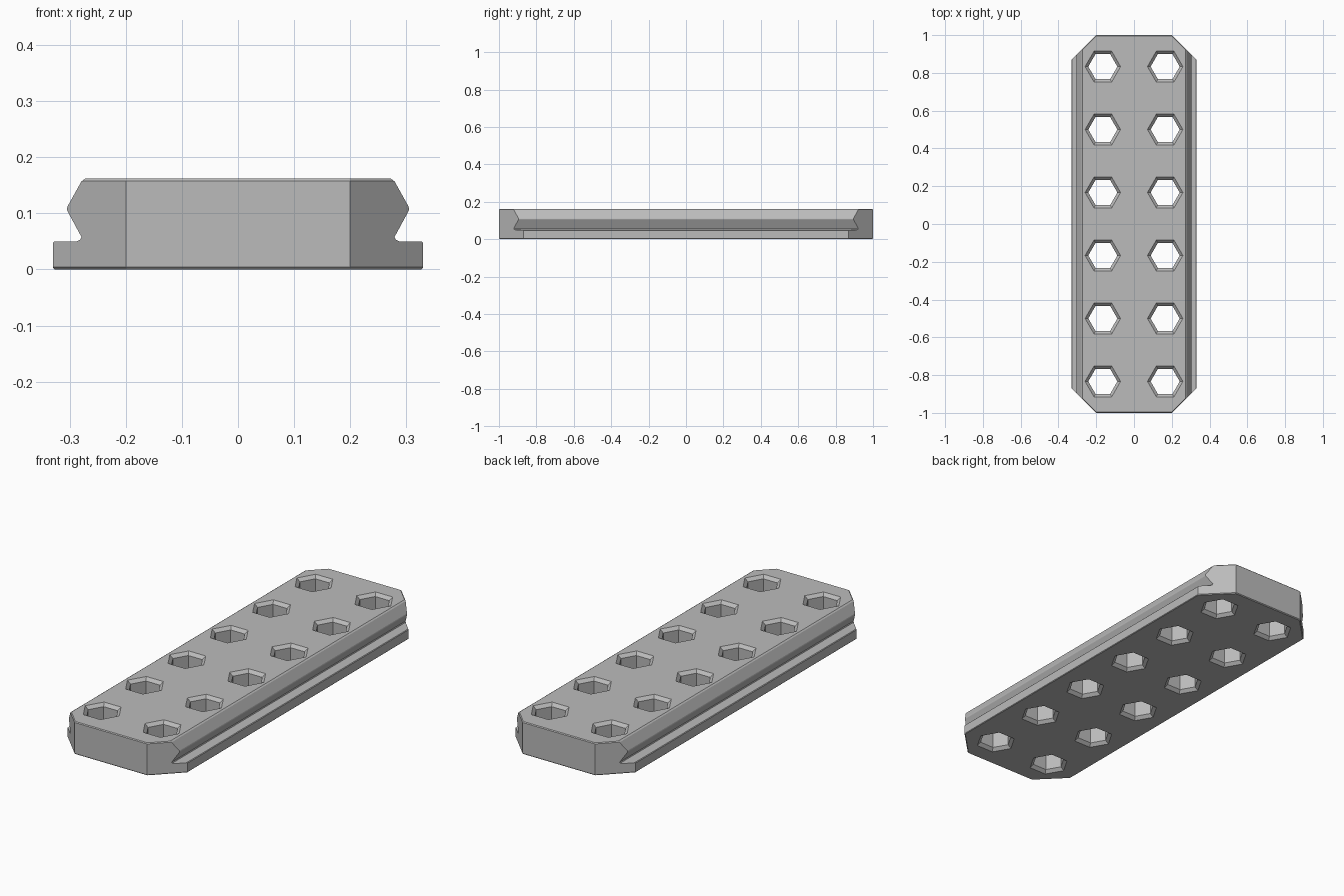
import bpy, bmesh, math

cube = bpy.data.objects.get("Cube")
if cube:
    bpy.data.objects.remove(cube, do_unlink=True)

grey = bpy.data.materials.new("plain grey")
grey.use_nodes = True
GREY = (0.5, 0.5, 0.5, 1)
grey.diffuse_color = GREY
grey.node_tree.nodes["Principled BSDF"].inputs["Base Color"].default_value = GREY

HEIGHT = 0.162


def loft(bm, rings):
    """Skin a stack of equal-length rings and cap both ends."""
    loops = [[bm.verts.new(p) for p in ring] for ring in rings]
    n = len(loops[0])
    for a, b in zip(loops, loops[1:]):
        for i in range(n):
            j = (i + 1) % n
            bm.faces.new((a[i], a[j], b[j], b[i]))
    bm.faces.new(loops[0][::-1])
    bm.faces.new(loops[-1])


def make_object(name, bm):
    bmesh.ops.recalc_face_normals(bm, faces=bm.faces)
    mesh = bpy.data.meshes.new(name)
    bm.to_mesh(mesh)
    bm.free()
    mesh.materials.append(grey)
    obj = bpy.data.objects.new(name, mesh)
    bpy.context.collection.objects.link(obj)
    return obj


# Rail body: mirrored cross-section with a V groove above the foot flange
half = [(0.327, 0), (0.33, 0.003), (0.33, 0.047), (0.327, 0.05), (0.287, 0.05),
        (0.281, 0.053), (0.279, 0.058), (0.304, 0.104), (0.305, 0.108),
        (0.304, 0.112), (0.279, 0.157), (0.272, HEIGHT)]
section = half + [(-x, z) for x, z in reversed(half)]
bm = bmesh.new()
loft(bm, [[(x, y, z) for x, z in section] for y in (-1.1, 1.1)])
rail = make_object("slotted_rail", bm)


# End trimmer: plan outline with 45 degree corners and eased end edges
def plan(inset, z):
    x, y = 0.2 - 0.414 * inset, 1 - inset
    side, low = 0.4, 0.8 - 1.414 * inset
    quarter = [(side, low), (x, y)]
    right_to_left = quarter + [(-a, b) for a, b in reversed(quarter)]
    return [(a, b, z) for a, b in right_to_left + [(-a, -b) for a, b in right_to_left]]


bm = bmesh.new()
loft(bm, [plan(0.005, -0.001), plan(0, 0.004),
          plan(0, HEIGHT - 0.004), plan(0.005, HEIGHT + 0.001)])
trimmer = make_object("end_trimmer", bm)


# Hole cutter: two rows of six hexagons, countersunk on both faces
def hexagon(cx, cy, radius, z):
    return [(cx + radius * math.cos(i * math.pi / 3),
             cy + radius * math.sin(i * math.pi / 3), z) for i in range(6)]


R_IN, R_OUT, DEPTH = 0.077, 0.094, 0.015
slope = (R_OUT - R_IN) / DEPTH
OVER = 0.005
R_END = R_OUT + slope * OVER
bm = bmesh.new()
for cx in (-0.165, 0.165):
    for row in range(6):
        cy = (row - 2.5) / 3
        loft(bm, [hexagon(cx, cy, r, z) for r, z in (
            (R_END, -OVER), (R_IN, DEPTH),
            (R_IN, HEIGHT - DEPTH), (R_END, HEIGHT + OVER))])
holes = make_object("hex_hole_cutter", bm)

# Trim the ends, then cut the holes
for cutter, operation in ((trimmer, 'INTERSECT'), (holes, 'DIFFERENCE')):
    mod = rail.modifiers.new(cutter.name, 'BOOLEAN')
    mod.object = cutter
    mod.operation = operation
    mod.solver = 'EXACT'
    bpy.context.view_layer.objects.active = rail
    bpy.ops.object.modifier_apply(modifier=mod.name)
    bpy.data.objects.remove(cutter, do_unlink=True)
